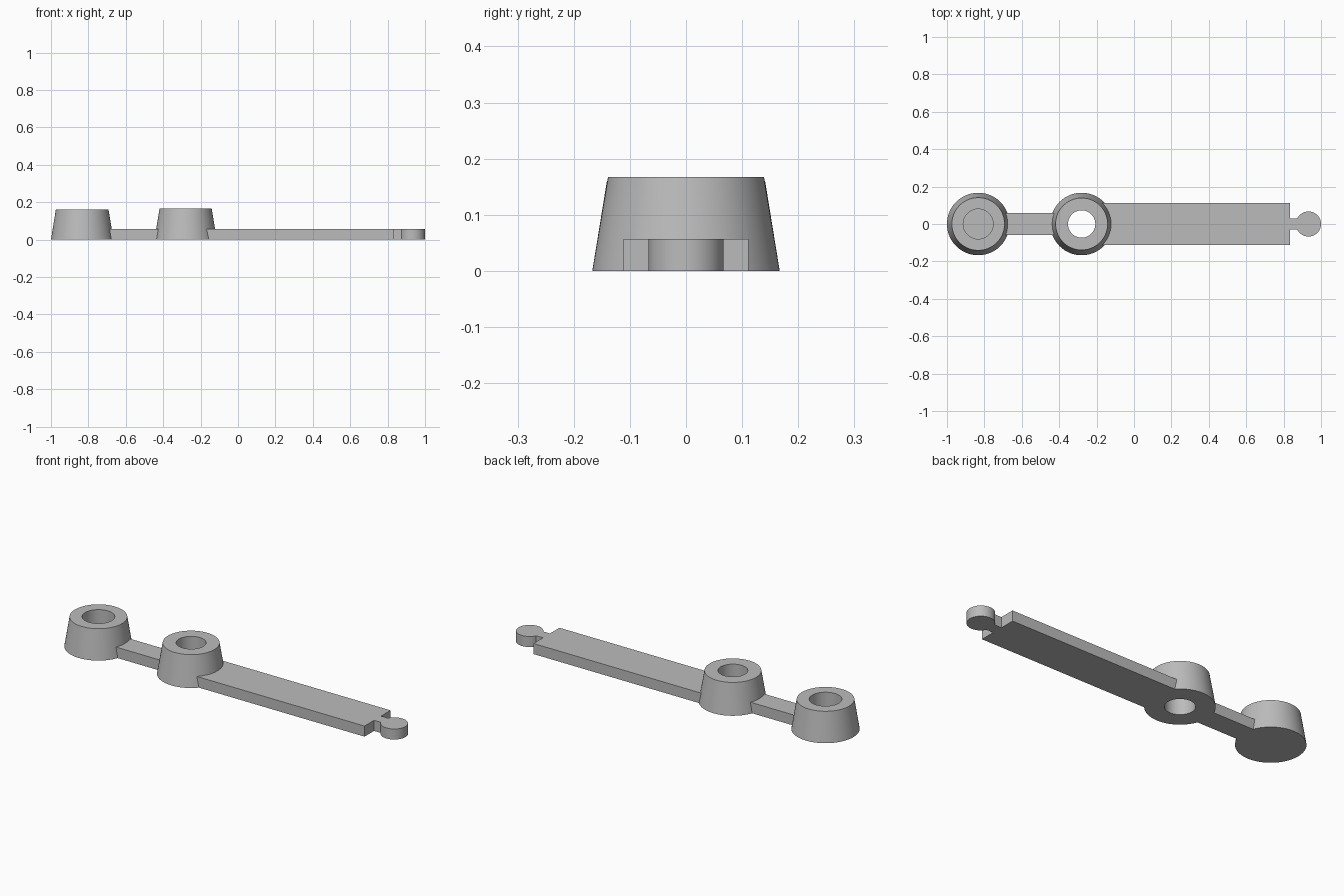
import bpy, bmesh
from math import pi, radians
from mathutils import Matrix

if "Cube" in bpy.data.objects:
    bpy.data.objects.remove(bpy.data.objects["Cube"])

THICK = 0.057
SIDES = 96

grey = bpy.data.materials.new("plain_grey")
grey.use_nodes = True
colour = (0.5, 0.5, 0.5, 1)
grey.diffuse_color = colour
grey.node_tree.nodes["Principled BSDF"].inputs["Base Color"].default_value = colour


def finish(name, bm):
    bmesh.ops.recalc_face_normals(bm, faces=bm.faces)
    mesh = bpy.data.meshes.new(name)
    bm.to_mesh(mesh)
    bm.free()
    mesh.materials.append(grey)
    obj = bpy.data.objects.new(name, mesh)
    bpy.context.collection.objects.link(obj)
    return obj


def bar(name, x0, x1, half_width):
    bm = bmesh.new()
    bmesh.ops.create_cube(bm, size=1)
    bmesh.ops.transform(bm, verts=bm.verts, matrix=Matrix.Translation(
        ((x0 + x1) / 2, 0, THICK / 2)) @ Matrix.Diagonal((x1 - x0, 2 * half_width, THICK, 1)))
    return finish(name, bm)


def turned(name, x, profile, closed=False):
    """Spin a radius/height profile about a vertical axis at x."""
    bm = bmesh.new()
    verts = [bm.verts.new((r, 0, z)) for r, z in profile]
    edges = [bm.edges.new(pair) for pair in zip(verts, verts[1:])]
    if closed:
        edges.append(bm.edges.new((verts[-1], verts[0])))
    bmesh.ops.spin(bm, geom=verts + edges, cent=(0, 0, 0), axis=(0, 0, 1),
                   angle=2 * pi, steps=SIDES)
    bmesh.ops.remove_doubles(bm, verts=bm.verts, dist=0.0001)
    bmesh.ops.translate(bm, verts=bm.verts, vec=(x, 0, 0))
    return finish(name, bm)


# Tapered end cup with a blind hole
body = turned("linked_arm", -0.833, [(0, 0), (0.167, 0), (0.141, 0.16),
                                     (0.08, 0.16), (0.08, THICK), (0, THICK)])
parts = [
    # Tapered ring with a through hole
    turned("pivot_ring", -0.28, [(0.073, 0), (0.167, 0), (0.139, 0.167), (0.073, 0.167)], True),
    # Narrow link, wide strap and snap connector
    bar("narrow_link", -0.72, -0.4, 0.059),
    bar("wide_strap", -0.18, 0.833, 0.111),
    bar("connector_neck", 0.8, 0.9, 0.03),
    turned("connector_knob", 0.933, [(0, 0), (0.067, 0), (0.067, THICK), (0, THICK)]),
]

# Fuse the parts into one solid
bpy.context.view_layer.objects.active = body
for part in parts:
    mod = body.modifiers.new("join", "BOOLEAN")
    mod.operation = "UNION"
    mod.solver = "EXACT"
    mod.object = part
    bpy.ops.object.modifier_apply(modifier=mod.name)
    bpy.data.objects.remove(part)

bpy.ops.object.select_all(action="DESELECT")
body.select_set(True)
bpy.ops.object.shade_smooth_by_angle(angle=radians(30))
